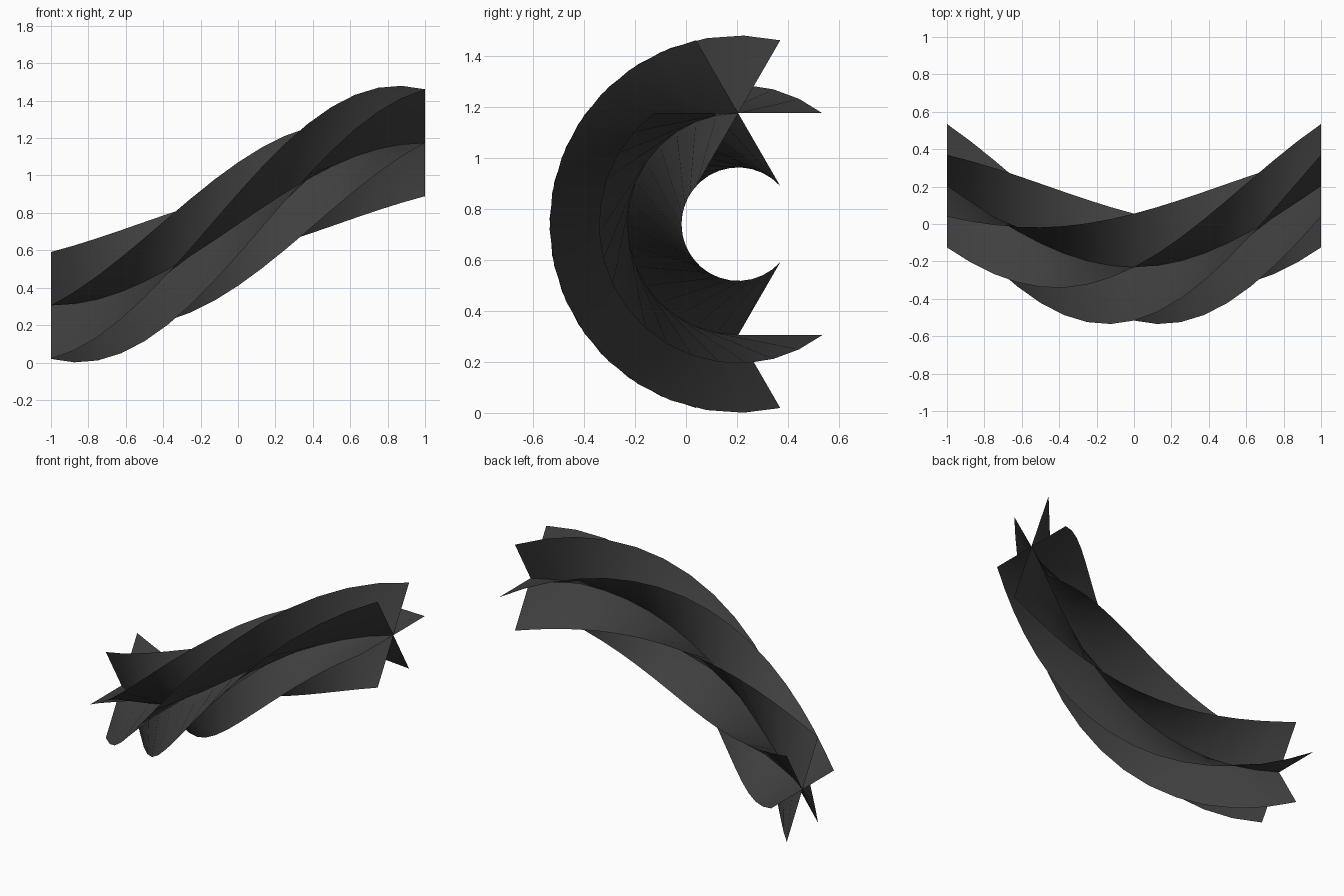
import bpy, bmesh
from math import sin, cos, pi
from mathutils import Vector

if "Cube" in bpy.data.objects:
    bpy.data.objects.remove(bpy.data.objects["Cube"])

STEPS = 16                 # segments along the half turn
REACH = 0.33               # blade half width
ORBIT = 0.435              # distance of the star centre from the twist axis
AXIS = Vector((-1, 0.2045, 0.74))

mat = bpy.data.materials.new("dark_grey")
mat.diffuse_color = (0.05, 0.05, 0.05, 1)
mat.use_nodes = True
mat.node_tree.nodes["Principled BSDF"].inputs["Base Color"].default_value = mat.diffuse_color


def twisted_blade(name, angle):
    """Sweep one straight line of the star along a half-turn screw about x."""
    bm = bmesh.new()
    d = Vector((0, cos(angle), sin(angle))) * REACH
    c = AXIS + Vector((0, 0, -ORBIT))
    verts = [bm.verts.new(p) for p in (c - d, c, c + d)]
    edges = [bm.edges.new(verts[i:i + 2]) for i in range(2)]
    bmesh.ops.spin(bm, geom=verts + edges, cent=AXIS, axis=(1, 0, 0),
                   dvec=(2 / STEPS, 0, 0), angle=-pi, steps=STEPS,
                   use_duplicate=False)
    for f in bm.faces:
        f.smooth = True
    mesh = bpy.data.meshes.new(name)
    bm.to_mesh(mesh)
    bm.free()
    mesh.materials.append(mat)
    bpy.context.collection.objects.link(bpy.data.objects.new(name, mesh))


# Three crossing blades form the six-armed star
for k in range(3):
    twisted_blade(f"twisted_blade_{k + 1}", k * pi / 3)
